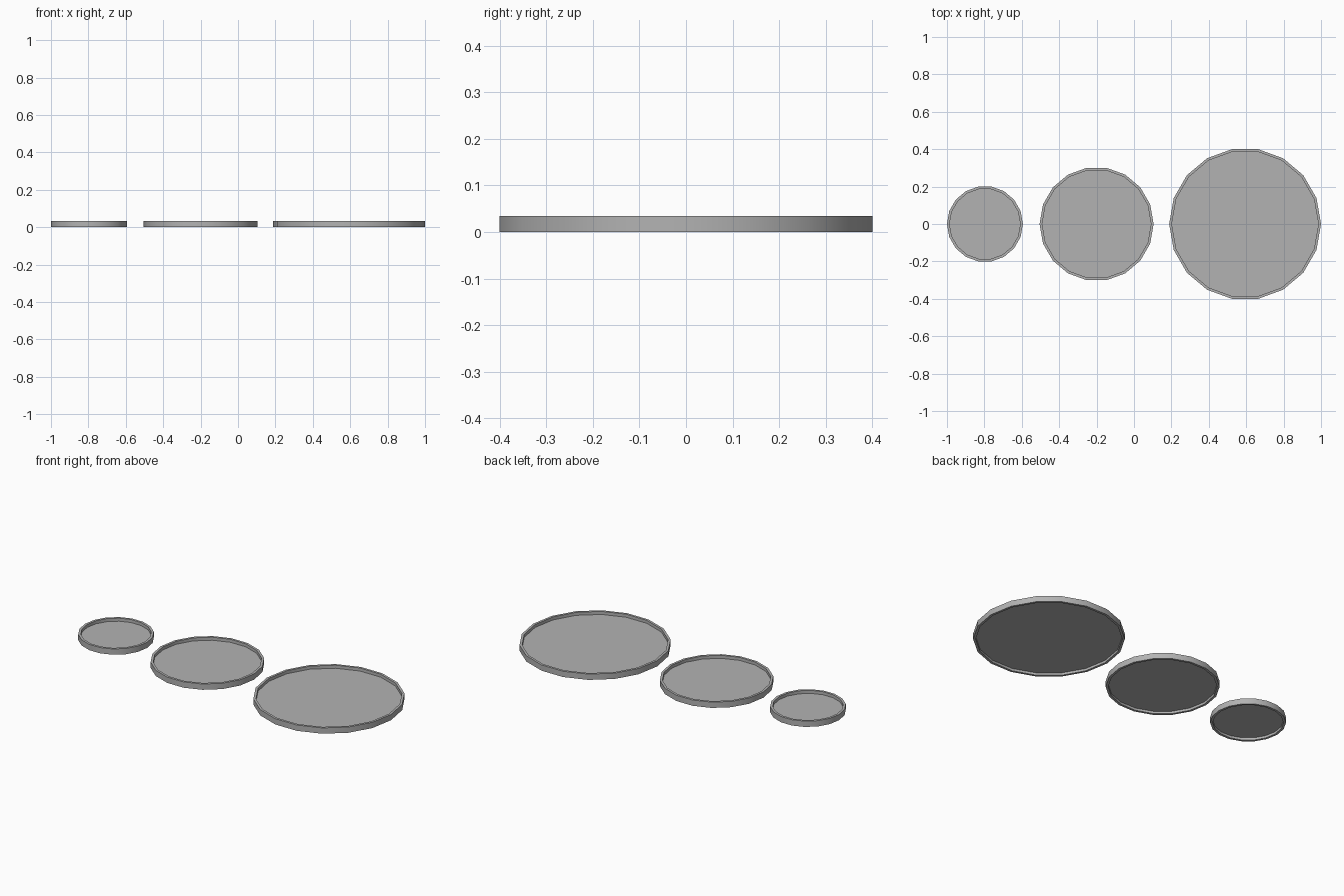
import bpy, bmesh
from math import cos, sin, tau

if "Cube" in bpy.data.objects:
    bpy.data.objects.remove(bpy.data.objects["Cube"])

SIDES = 18
HEIGHT = 0.034
RIM = 0.014
FLOOR_TOP = 0.016
FLOOR_BOTTOM = 0.014

grey = bpy.data.materials.new("dark_grey")
grey.diffuse_color = (0.45, 0.45, 0.45, 1)
grey.use_nodes = True
grey.node_tree.nodes["Principled BSDF"].inputs["Base Color"].default_value = grey.diffuse_color


def tray(name, x, radius):
    # closed cross-section: recessed underside, outer wall, rim, inner wall, floor
    inner = radius - RIM
    profile = [(inner, FLOOR_BOTTOM), (inner, 0), (radius, 0),
               (radius, HEIGHT), (inner, HEIGHT), (inner, FLOOR_TOP)]
    bm = bmesh.new()
    rings = [[bm.verts.new((r * cos(tau * i / SIDES), r * sin(tau * i / SIDES), z))
              for i in range(SIDES)] for r, z in profile]
    for a, b in zip(rings, rings[1:]):
        for i in range(SIDES):
            j = (i + 1) % SIDES
            bm.faces.new((a[i], a[j], b[j], b[i]))
    bm.faces.new(rings[0][::-1])
    bm.faces.new(rings[-1])
    bmesh.ops.recalc_face_normals(bm, faces=bm.faces)
    mesh = bpy.data.meshes.new(name)
    bm.to_mesh(mesh)
    bm.free()
    mesh.materials.append(grey)
    obj = bpy.data.objects.new(name, mesh)
    obj.location.x = x
    bpy.context.collection.objects.link(obj)
    bpy.ops.object.select_all(action='DESELECT')
    obj.select_set(True)
    bpy.context.view_layer.objects.active = obj
    bpy.ops.object.shade_smooth_by_angle(angle=0.6)


# three round trays, growing from left to right
tray("small_tray", -0.797, 0.203)
tray("medium_tray", -0.2, 0.305)
tray("large_tray", 0.594, 0.406)
